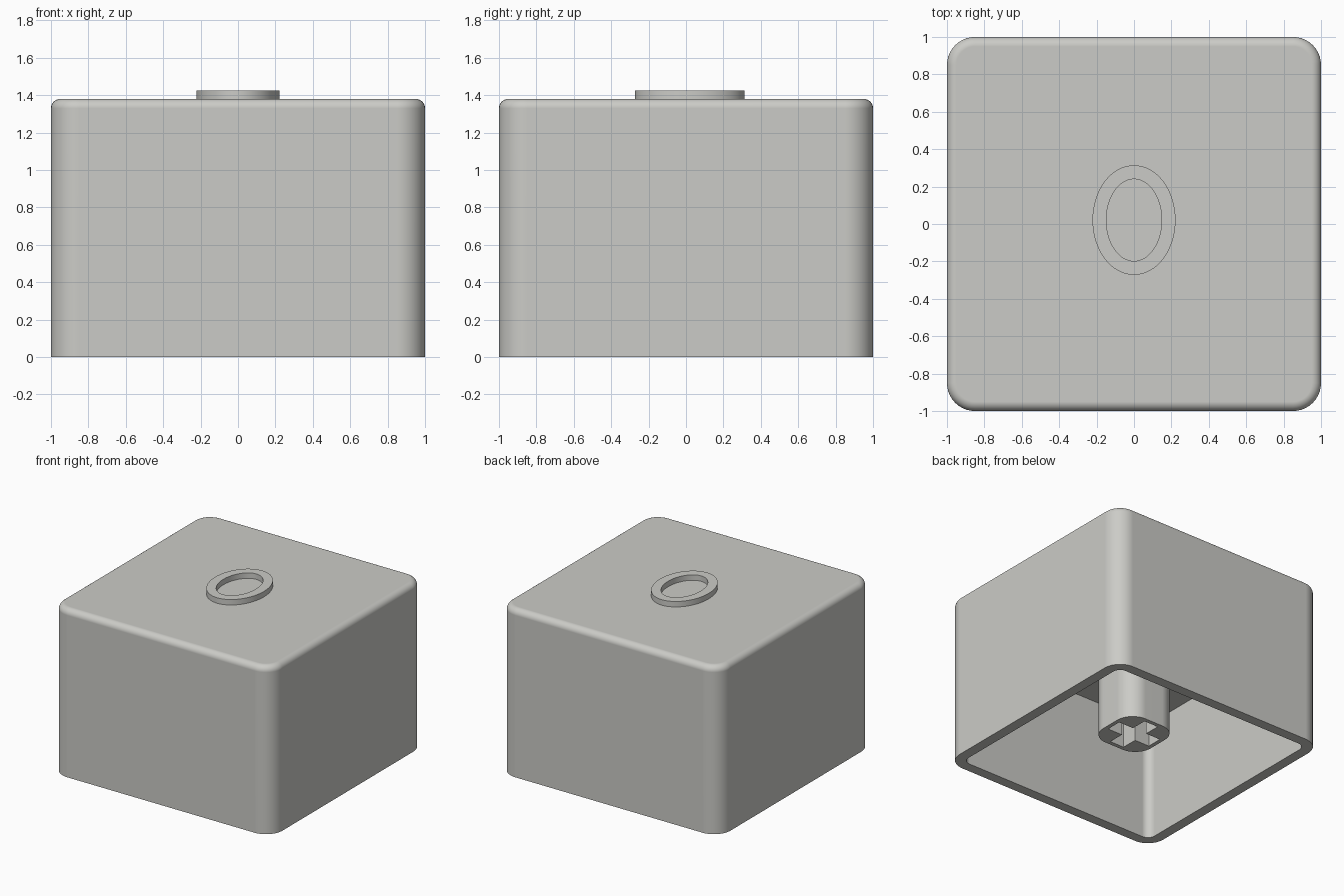
import bpy, bmesh, math

if "Cube" in bpy.data.objects:
    bpy.data.objects.remove(bpy.data.objects["Cube"])

grey = bpy.data.materials.new("warm_grey")
grey.diffuse_color = (0.60, 0.60, 0.57, 1)
grey.use_nodes = True
grey.node_tree.nodes["Principled BSDF"].inputs["Base Color"].default_value = grey.diffuse_color


def rounded_square(half, r, z, steps=10):
    """Outline of a rounded square, counter-clockwise."""
    pts = []
    for k, (sx, sy) in enumerate([(1, 1), (-1, 1), (-1, -1), (1, -1)]):
        for i in range(steps + 1):
            a = math.pi / 2 * (k + i / steps)
            pts.append((sx * (half - r) + r * math.cos(a),
                        sy * (half - r) + r * math.sin(a), z))
    return pts


def oval(rx, ry, cy, z, n=64):
    return [(rx * math.cos(2 * math.pi * i / n),
             cy + ry * math.sin(2 * math.pi * i / n), z) for i in range(n)]


def loft(name, outlines, closed=False):
    """Skin a stack of outlines; cap both ends, or join last to first."""
    bm = bmesh.new()
    loops = [[bm.verts.new(p) for p in o] for o in outlines]
    pairs = list(zip(loops, loops[1:]))
    if closed:
        pairs.append((loops[-1], loops[0]))
    else:
        bm.faces.new(loops[0])
        bm.faces.new(loops[-1])
    for a, b in pairs:
        for i in range(len(a)):
            j = (i + 1) % len(a)
            bm.faces.new((a[i], a[j], b[j], b[i]))
    bmesh.ops.recalc_face_normals(bm, faces=bm.faces)
    mesh = bpy.data.meshes.new(name)
    bm.to_mesh(mesh)
    bm.free()
    mesh.materials.append(grey)
    ob = bpy.data.objects.new(name, mesh)
    bpy.context.collection.objects.link(ob)
    return ob


def smooth(ob):
    bpy.ops.object.select_all(action='DESELECT')
    ob.select_set(True)
    bpy.context.view_layer.objects.active = ob
    bpy.ops.object.shade_smooth_by_angle(angle=math.radians(30))
    mod = ob.modifiers.new("weighted_normals", 'WEIGHTED_NORMAL')
    mod.keep_sharp = True


# Hollow cap: cavity ceiling, rim, outer wall, rounded top edge
HEIGHT, EDGE, CORNER = 1.38, 0.05, 0.15
outlines = [rounded_square(0.915, 0.065, 1.0),
            rounded_square(0.915, 0.065, 0),
            rounded_square(1, CORNER, 0)]
for i in range(7):
    a = math.pi / 2 * i / 6
    inset = EDGE * (1 - math.cos(a))
    outlines.append(rounded_square(1 - inset, CORNER - inset,
                                   HEIGHT - EDGE + EDGE * math.sin(a)))
cap = loft("cap_shell", outlines)
smooth(cap)

# Raised oval ring on the top
ring = loft("raised_oval_ring",
            [oval(0.222, 0.293, 0.021, HEIGHT - 0.01),
             oval(0.222, 0.293, 0.021, 1.425),
             oval(0.148, 0.219, 0.021, 1.425),
             oval(0.148, 0.219, 0.021, HEIGHT - 0.01)], closed=True)
smooth(ring)

# Mounting stem with a cross-shaped socket underneath
stem = loft("mounting_stem", [rounded_square(0.233, 0.15, 0.17),
                              rounded_square(0.233, 0.15, 1.01)])
L, W = 0.20, 0.065
cross = [(L, -W), (L, W), (W, W), (W, L), (-W, L), (-W, W),
         (-L, W), (-L, -W), (-W, -W), (-W, -L), (W, -L), (W, -W)]
cutter = loft("socket_cutter", [[(x, y, z) for x, y in cross] for z in (0.1, 0.62)])
cut = stem.modifiers.new("socket", 'BOOLEAN')
cut.operation = 'DIFFERENCE'
cut.solver = 'EXACT'
cut.object = cutter
bpy.context.view_layer.objects.active = stem
bpy.ops.object.modifier_apply(modifier=cut.name)
bpy.data.objects.remove(cutter)
smooth(stem)
